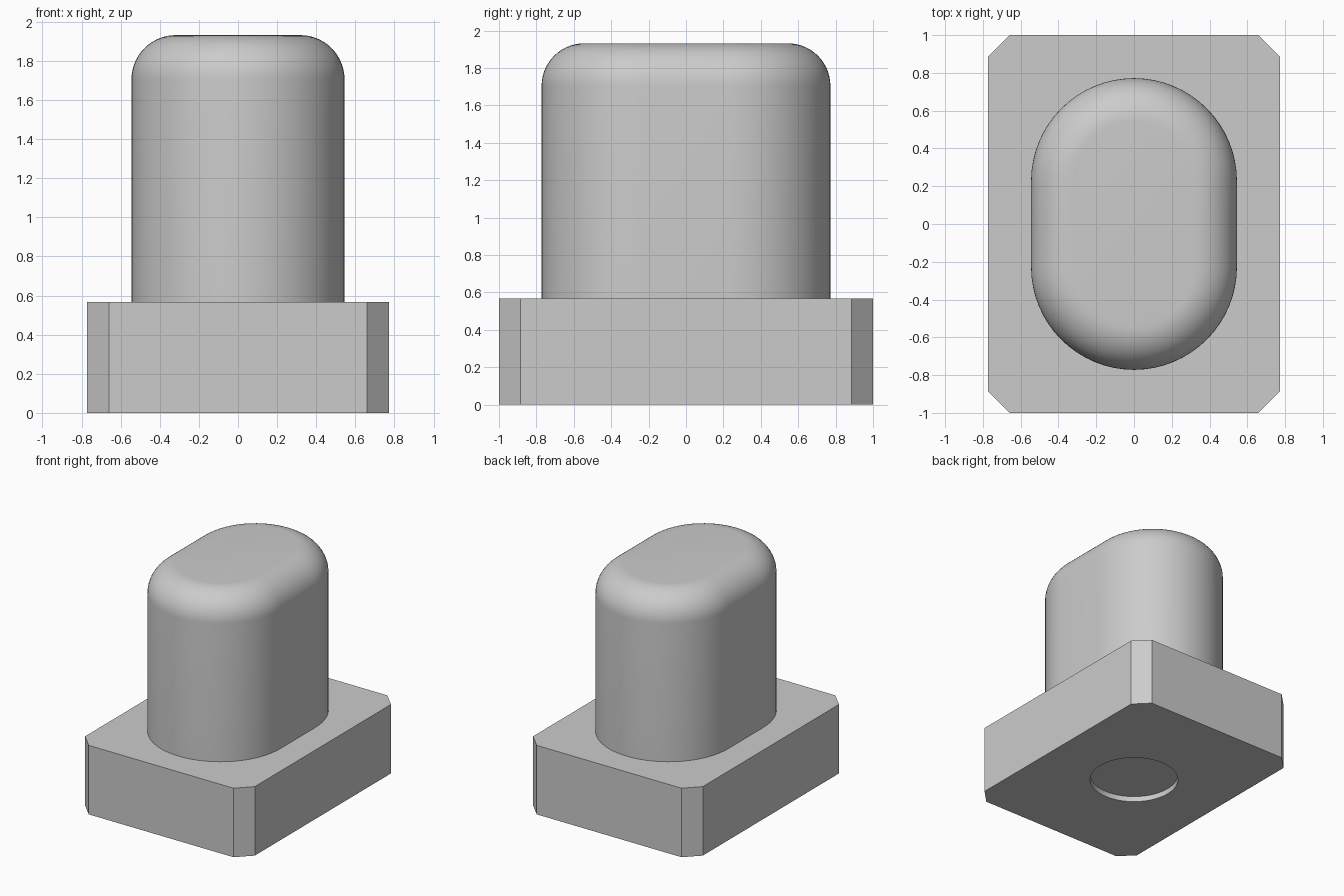
import bpy, bmesh
from math import pi, cos, sin, radians

default = bpy.data.objects.get("Cube")
if default:
    bpy.data.objects.remove(default, do_unlink=True)

HALF_X, HALF_Y, BASE_H = 0.773, 1.0, 0.568
CHAMFER, FILLET, TOP = 0.114, 0.227, 1.932
POST_R, POST_STRAIGHT = 0.545, 0.227
HOLE_R, HOLE_DEPTH = 0.341, 0.045

grey = bpy.data.materials.new("plain grey")
grey.use_nodes = True
colour = (0.6, 0.6, 0.6, 1)
grey.diffuse_color = colour
grey.node_tree.nodes["Principled BSDF"].inputs["Base Color"].default_value = colour


def prism(name, outline, z0, z1, fillet=0):
    """Extrude an outline from z0 to z1, optionally rounding its top rim."""
    bm = bmesh.new()
    bottom = bm.faces.new([bm.verts.new((x, y, z0)) for x, y in outline])
    ext = bmesh.ops.extrude_face_region(bm, geom=[bottom], use_keep_orig=True)
    bmesh.ops.translate(bm, vec=(0, 0, z1 - z0),
                        verts=[v for v in ext["geom"] if isinstance(v, bmesh.types.BMVert)])
    bmesh.ops.recalc_face_normals(bm, faces=bm.faces)
    if fillet:
        rim = [e for e in bm.edges if all(abs(v.co.z - z1) < 1e-5 for v in e.verts)]
        bmesh.ops.bevel(bm, geom=rim, offset=fillet, offset_type='OFFSET',
                        segments=14, profile=0.5, affect='EDGES')
    mesh = bpy.data.meshes.new(name)
    bm.to_mesh(mesh)
    bm.free()
    mesh.materials.append(grey)
    obj = bpy.data.objects.new(name, mesh)
    bpy.context.collection.objects.link(obj)
    return obj


def smooth(obj):
    bpy.ops.object.select_all(action='DESELECT')
    obj.select_set(True)
    bpy.context.view_layer.objects.active = obj
    bpy.ops.object.shade_smooth_by_angle(angle=radians(30))


# Base block with chamfered corners
ix, iy = HALF_X - CHAMFER, HALF_Y - CHAMFER
base = prism("base_block", [(ix, -HALF_Y), (HALF_X, -iy), (HALF_X, iy), (ix, HALF_Y),
                            (-ix, HALF_Y), (-HALF_X, iy), (-HALF_X, -iy), (-ix, -HALF_Y)],
             0, BASE_H)

# Shallow round recess in the underside
circle = [(HOLE_R * cos(i * pi / 32), HOLE_R * sin(i * pi / 32)) for i in range(64)]
cutter = prism("recess_cutter", circle, -0.1, HOLE_DEPTH)
cutter.hide_render = True
cut = base.modifiers.new("recess", 'BOOLEAN')
cut.operation, cut.solver, cut.object = 'DIFFERENCE', 'EXACT', cutter
bpy.context.view_layer.objects.active = base
bpy.ops.object.modifier_apply(modifier=cut.name)
bpy.data.objects.remove(cutter, do_unlink=True)
smooth(base)

# Post with rounded ends and a filleted top
N = 32
outline = []
for side in (0, 1):
    offset = POST_STRAIGHT * (1 - 2 * side)
    outline += [(POST_R * cos(pi * (i / N + side)), POST_R * sin(pi * (i / N + side)) + offset)
                for i in range(N + 1)]
post = prism("rounded_post", outline, BASE_H, TOP, FILLET)
smooth(post)
